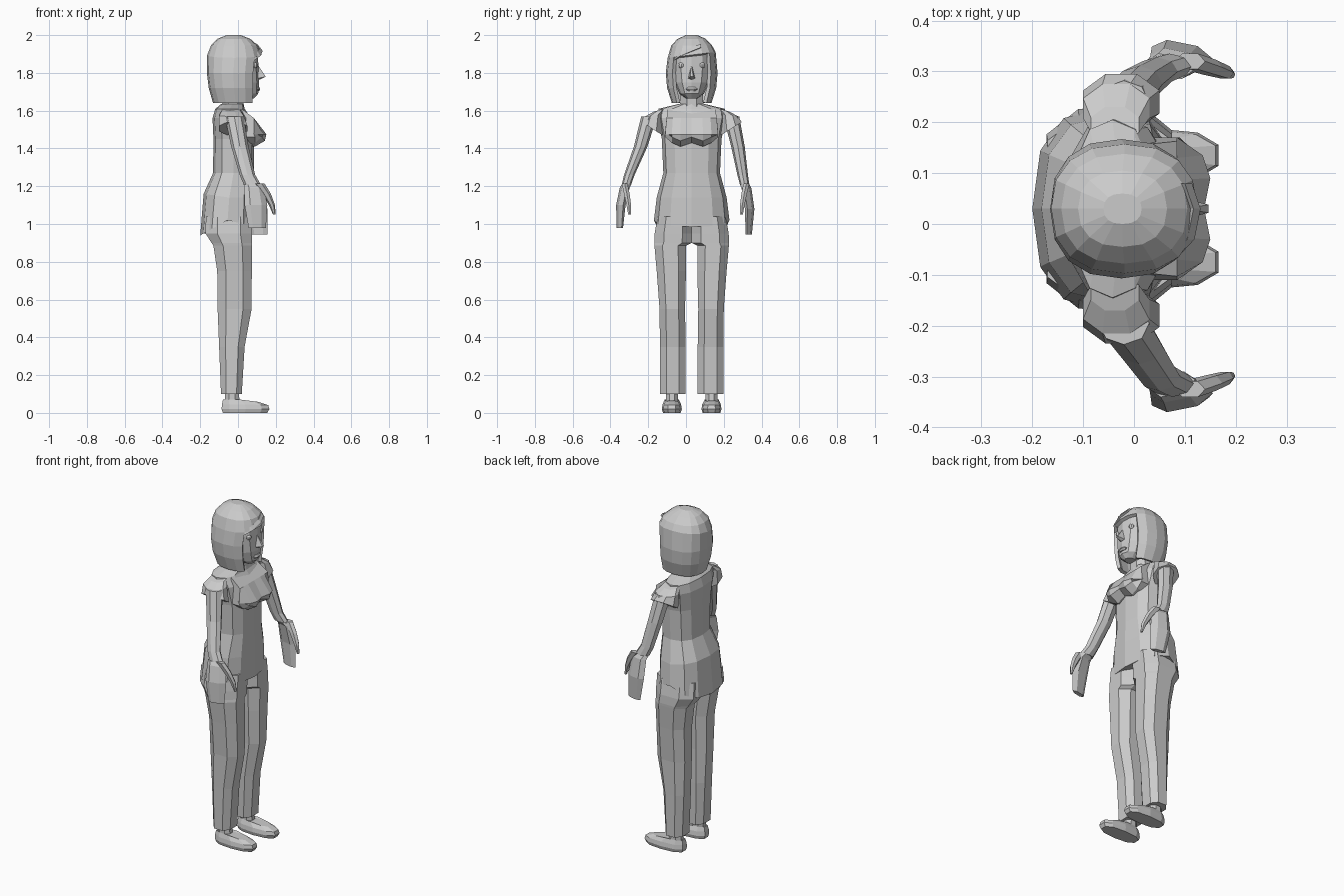
import bpy, bmesh
from math import sin, cos, pi
from mathutils import Vector

if "Cube" in bpy.data.objects:
    bpy.data.objects.remove(bpy.data.objects["Cube"])

CY = 0.03  # the body's own centre line


def finish(name, bm, mirror=False, y=CY):
    bmesh.ops.recalc_face_normals(bm, faces=bm.faces)
    me = bpy.data.meshes.new(name)
    bm.to_mesh(me)
    bm.free()
    ob = bpy.data.objects.new(name, me)
    ob.location.y = y
    bpy.context.collection.objects.link(ob)
    if mirror:
        ob.modifiers.new("mirror", "MIRROR").use_axis = (False, True, False)
    return ob


def ring(z, x0, x1, y0, y1, n=8, p=1.0, half=True, ty=0.0, back=0.0, front=0.0):
    """Rounded horizontal section with optional z tilt across y and drop at back/front."""
    pts = []
    k = cos(pi / n) if half else 1
    for i in range(n):
        a = 2 * pi * (i + (0.5 if half else 0)) / n
        c, s = cos(a) / k, sin(a) / k
        c = (1 if c >= 0 else -1) * abs(c) ** p
        s = (1 if s >= 0 else -1) * abs(s) ** p
        dz = ty * s + (front * c if c > 0 else -back * c)
        pts.append(Vector(((x0 + x1) / 2 + c * (x1 - x0) / 2,
                           (y0 + y1) / 2 + s * (y1 - y0) / 2, z + dz)))
    return pts


def loft(rings, skip=None, caps=(True, True), closed=True):
    bm = bmesh.new()
    rows = [[bm.verts.new(p) for p in r] for r in rings]
    n = len(rows[0])
    for i in range(len(rows) - 1):
        for j in range(n if closed else n - 1):
            if not (skip and skip(i, j)):
                k = (j + 1) % n
                bm.faces.new((rows[i][j], rows[i][k], rows[i + 1][k], rows[i + 1][j]))
    if caps[0]:
        bm.faces.new(rows[0])
    if caps[1]:
        bm.faces.new(rows[-1])
    return bm


def sym(z, x0, x1, hv, **kw):
    return ring(z, x0, x1, -hv, hv, **kw)


# Tunic: flared hem dipping at the back, narrow waist, square shoulders
T = dict(n=12, p=0.8, half=False)
finish("tunic", loft([
    sym(1.02, -.20, .09, .20, back=-.08, front=-.035, **T),
    sym(1.14, -.182, .09, .185, back=.02, **T),
    sym(1.27, -.132, .085, .15, **T),
    sym(1.45, -.13, .085, .158, **T),
    sym(1.56, -.135, .07, .18, **T),
    sym(1.61, -.12, .035, .175, **T),
    sym(1.635, -.09, .03, .07, **T)]))

# Bust: overhanging two-lobed front
bust = []
for v, tx, zb in ((-.14, .085, 1.46), (-.105, .135, 1.43), (-.06, .15, 1.41), (0, .138, 1.43),
                  (.06, .15, 1.41), (.105, .135, 1.43), (.14, .085, 1.46)):
    bust.append([Vector(q) for q in ((.02, v * .9, 1.61), (.085, v * .95, 1.56), (tx, v, 1.475),
                                     (tx - .008, v, zb + .03), (.09, v, zb), (.03, v, zb))])
finish("bust", loft(bust))

# Short sleeves
finish("sleeve", loft([
    ring(1.605, -.085, .01, .13, .20, ty=-.01),
    ring(1.575, -.10, .03, .15, .245, ty=-.005),
    ring(1.505, -.10, .05, .155, .265, ty=.035)]), True)

# Trouser legs joined at the crotch
finish("trouser_leg", loft([
    ring(.10, -.09, .02, .032, .168, p=.8),
    ring(.35, -.10, .035, .032, .168, p=.8),
    ring(.55, -.108, .072, .035, .17, p=.8),
    ring(.75, -.11, .073, .03, .185, p=.8),
    ring(.885, -.13, .074, .03, .197, p=.8),
    ring(.90, -.14, .074, 0, .198, p=.8),
    ring(.95, -.172, .075, 0, .196, p=.8),
    ring(1.04, -.17, .075, 0, .18, p=.8)]), True)

# Shoes and ankles
S = dict(n=10, p=.8)
finish("shoe", loft([
    ring(0, -.08, .155, .06, .15, **S),
    ring(.02, -.087, .166, .054, .156, **S),
    ring(.045, -.085, .16, .058, .152, front=-.004, **S),
    ring(.07, -.08, .11, .07, .142, front=-.012, **S),
    ring(.066, -.068, .03, .078, .135, **S)]), True)
finish("ankle", loft([ring(.04, -.07, .01, .075, .137),
                      ring(.16, -.07, 0, .07, .135)]), True)


# Arms with hands: centre line and half sizes down each side (slightly different poses)
def tube(name, stations, n=6, ty=0.0, yaw=0.0):
    rings = []
    for x, y, z, rx, ry in stations:
        r = ring(z, x - rx, x + rx, y - ry, y + ry, n=n, half=False, ty=ty)
        for p in r:
            p.y += yaw * (p.x - x)
        rings.append(r)
    finish(name, loft(rings), y=0)


arms = {
    "right": (-1, [(-.02, -.195, 1.57), (.01, -.24, 1.41), (.05, -.30, 1.26), (.075, -.315, 1.21)],
              [(.085, -.325, 1.19), (.095, -.345, 1.10), (.102, -.35, .98)]),
    "left": (1, [(-.02, .24, 1.57), (.01, .275, 1.41), (.045, .30, 1.26), (.07, .31, 1.21)],
             [(.085, .32, 1.19), (.095, .337, 1.08), (.11, .332, .945)]),
}
for side, (s, path, palm) in arms.items():
    sizes = [(.05, .042), (.046, .036), (.041, .028), (.045, .025)]
    tube(side + "_arm", [p + q for p, q in zip(path, sizes)], n=8)
    tube(side + "_hand", [p + q for p, q in zip([path[-1]] + palm,
         [(.045, .024), (.053, .024), (.06, .022), (.046, .014)])], yaw=-.2 * s)
    x, y, z = palm[0]
    tube(side + "_thumb", [(x + .025, y, 1.215, .03, .018), (x + .065, y - s * .012, 1.16, .024, .017),
                           (x + .095, y - s * .022, 1.10, .016, .014),
                           (x + .107, y - s * .026, 1.05, .007, .008)])

# Neck and face
finish("neck", loft([sym(1.58, -.085, .03, .065), sym(1.76, -.08, .03, .055)]))
F = dict(n=12, p=.85, half=False)
finish("face", loft([
    sym(1.665, -.02, .085, .03, **F), sym(1.69, -.07, .107, .065, **F),
    sym(1.75, -.10, .112, .092, **F), sym(1.84, -.12, .108, .105, **F),
    sym(1.90, -.12, .105, .10, **F), sym(1.95, -.09, .07, .07, **F)]))

# Nose wedge
bm = bmesh.new()
for q in ((.10, 0, 1.85), (.10, -.02, 1.77), (.10, .02, 1.77),
          (.147, -.008, 1.78), (.147, .008, 1.78), (.115, 0, 1.765)):
    bm.verts.new(q)
bmesh.ops.convex_hull(bm, input=bm.verts)
finish("nose", bm)

# Eyes
bm = bmesh.new()
bmesh.ops.create_uvsphere(bm, u_segments=8, v_segments=6, radius=.016)
bmesh.ops.translate(bm, verts=bm.verts, vec=(.088, .055, 1.84))
finish("eye", bm, True)

# Mouth
finish("mouth", loft([sym(1.705, .09, .113, .02), sym(1.714, .09, .118, .032),
                      sym(1.724, .09, .113, .02)]))

# Hair: bobbed shell, open over the face below the fringe
H = dict(n=16, p=.85, half=False)
hair = finish("hair", loft([
    sym(1.64, -.132, .108, .105, **H),
    sym(1.72, -.155, .113, .13, **H),
    sym(1.80, -.165, .116, .137, **H),
    sym(1.895, -.163, .125, .127, ty=.015, **H),
    sym(1.945, -.143, .105, .108, **H),
    sym(1.98, -.11, .065, .075, **H),
    sym(2.0, -.06, .015, .03, **H)],
    skip=lambda i, j: i < 3 and j in (0, 1, 14, 15), caps=(False, True)))
mod = hair.modifiers.new("thickness", "SOLIDIFY")
mod.thickness = .02
mod.offset = -1

# Swept fringe strand
finish("fringe", loft([[Vector((x, y, z + d)) for x, d in ((x0, .02), (x0 + .014, 0), (x0 - .03, -.008))]
                       for y, z, x0 in ((-.098, 1.865, .07), (-.06, 1.89, .105),
                                        (0, 1.915, .117), (.05, 1.935, .10))]))
